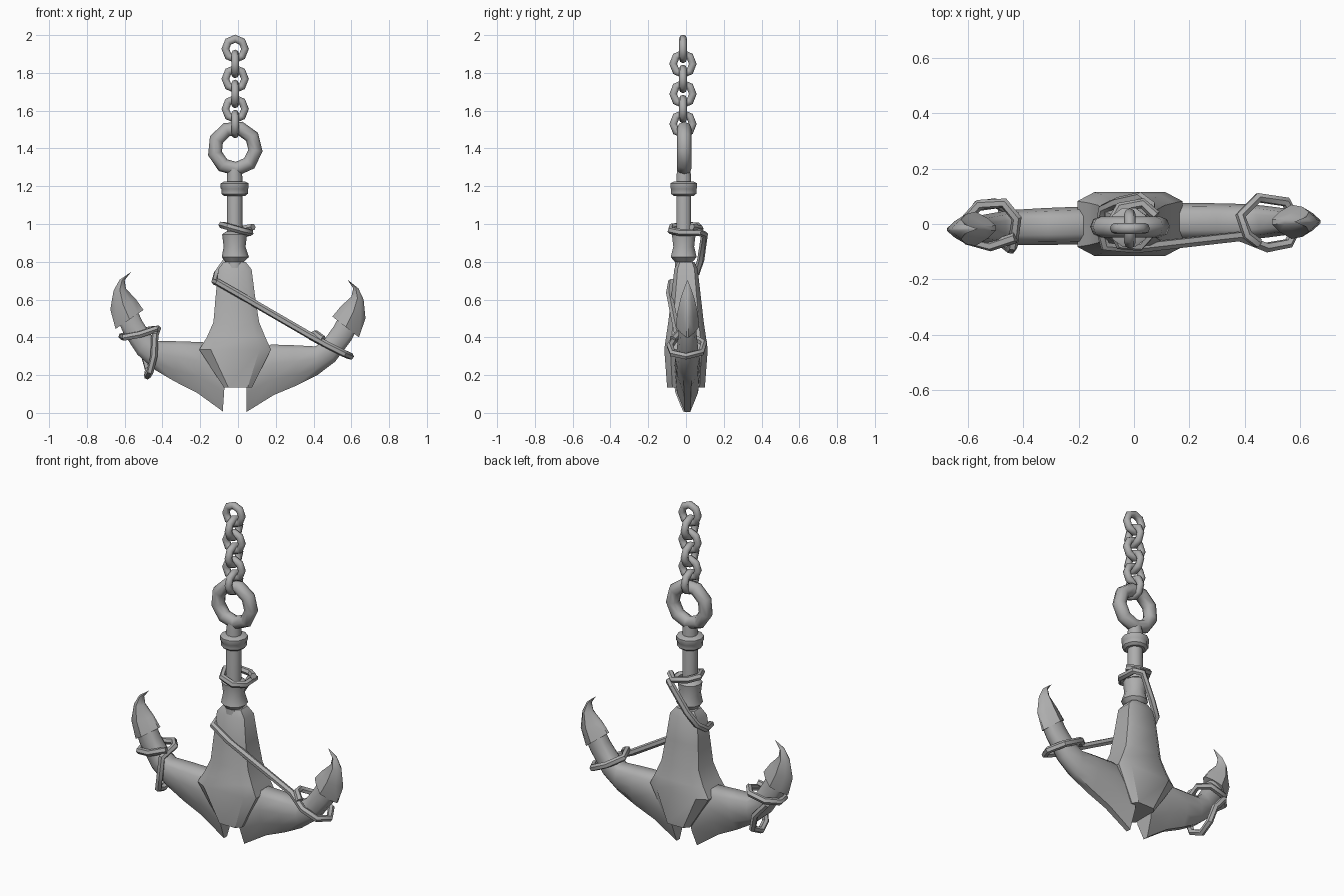
import bpy, bmesh, math
from mathutils import Vector

if "Cube" in bpy.data.objects:
    bpy.data.objects.remove(bpy.data.objects["Cube"])

grey = bpy.data.materials.new("iron_grey")
grey.diffuse_color = (0.42, 0.42, 0.42, 1)
grey.use_nodes = True
grey.node_tree.nodes["Principled BSDF"].inputs["Base Color"].default_value = grey.diffuse_color


def finish(ob, angle=50):
    ob.data.materials.clear()
    ob.data.materials.append(grey)
    bpy.ops.object.select_all(action='DESELECT')
    ob.select_set(True)
    bpy.context.view_layer.objects.active = ob
    bpy.ops.object.shade_smooth_by_angle(angle=math.radians(angle))


def loft(name, rings, angle=50):
    """Skin a list of equal-length point rings and cap both ends."""
    bm = bmesh.new()
    vs = [[bm.verts.new(p) for p in r] for r in rings]
    n = len(vs[0])
    for a, b in zip(vs, vs[1:]):
        for i in range(n):
            j = (i + 1) % n
            bm.faces.new((a[i], a[j], b[j], b[i]))
    bm.faces.new(vs[0])
    bm.faces.new(vs[-1])
    bmesh.ops.remove_doubles(bm, verts=bm.verts, dist=0.0005)
    bmesh.ops.recalc_face_normals(bm, faces=bm.faces)
    me = bpy.data.meshes.new(name)
    bm.to_mesh(me)
    bm.free()
    ob = bpy.data.objects.new(name, me)
    bpy.context.collection.objects.link(ob)
    finish(ob, angle)


def turned(name, profile, x=-0.018, y=-0.012, sides=10):
    """Round part from (radius, z, x shift) steps."""
    rings = []
    for r, z, dx in profile:
        rings.append([(x + dx + r * math.cos(2 * math.pi * i / sides),
                       y + r * math.sin(2 * math.pi * i / sides), z)
                      for i in range(sides)])
    loft(name, rings, 40)


def rope(name, pts, r=0.019):
    cu = bpy.data.curves.new(name, 'CURVE')
    cu.dimensions = '3D'
    cu.bevel_depth = r
    cu.bevel_resolution = 1
    cu.use_fill_caps = True
    sp = cu.splines.new('POLY')
    sp.points.add(len(pts) - 1)
    for p, co in zip(sp.points, pts):
        p.co = (*co, 1)
    ob = bpy.data.objects.new(name, cu)
    bpy.context.collection.objects.link(ob)
    bpy.ops.object.select_all(action='DESELECT')
    ob.select_set(True)
    bpy.context.view_layer.objects.active = ob
    bpy.ops.object.convert(target='MESH')
    finish(bpy.context.object, 50)


def ring(name, loc, rot, major, minor, sides, zscale=1.0):
    bpy.ops.mesh.primitive_torus_add(location=loc, rotation=rot, major_segments=sides,
                                     minor_segments=8, major_radius=major, minor_radius=minor)
    ob = bpy.context.object
    ob.name = name
    ob.scale = (1, zscale, 1)
    finish(ob, 50)


# Chain: alternating links, then the big shackle ring
for i in range(6):
    turn = math.pi / 2 if i % 2 else 0
    ring(f"chain_link_{i + 1}", (-0.015, -0.016, 1.927 - i * 0.0795),
         (math.pi / 2, 0, turn), 0.052, 0.0205, 8, 1.04)
ring("shackle_ring", (-0.016, -0.01, 1.4), (math.pi / 2, 0.1, 0), 0.109, 0.038, 9)

# Shank with its two collars
turned("shank", [(0.05, 0.74, 0), (0.048, 0.83, 0), (0.041, 0.93, 0), (0.041, 1.25, 0),
                 (0.035, 1.30, 0)])
turned("upper_collar", [(0.055, 1.148, 0), (0.07, 1.16, 0), (0.07, 1.185, 0), (0.074, 1.19, 0),
                        (0.074, 1.215, 0), (0.055, 1.225, 0)])
turned("lower_collar", [(0.05, 0.80, 0), (0.072, 0.825, 0.004), (0.058, 0.88, 0),
                        (0.066, 0.945, 0), (0.045, 0.96, 0)])

# Crown: chamfered rectangular sections (z, left, right, half depth)
crown = []
for z, l, r, d in [(0.135, -0.075, 0.075, 0.10), (0.335, -0.205, 0.175, 0.115),
                   (0.40, -0.165, 0.145, 0.106), (0.48, -0.13, 0.112, 0.094),
                   (0.62, -0.118, 0.09, 0.078), (0.76, -0.105, 0.072, 0.062),
                   (0.80, -0.075, 0.04, 0.045)]:
    cx, cy = (r - l) * 0.16, d * 0.28
    crown.append([(l + cx, -d, z), (r - cx, -d, z), (r, -d + cy, z), (r, d - cy, z),
                  (r - cx, d, z), (l + cx, d, z), (l, d - cy, z), (l, -d + cy, z)])
loft("crown", crown, 35)

# Arms and flukes: (top point, bottom point, half thickness) along the sweep
ARM = [((0.045, 0.30), (0.045, 0.005), 0.066), ((0.175, 0.362), (0.19, 0.095), 0.068),
       ((0.30, 0.358), (0.31, 0.145), 0.067), ((0.41, 0.352), (0.42, 0.20), 0.064),
       ((0.455, 0.385), (0.515, 0.272), 0.057), ((0.505, 0.455), (0.60, 0.385), 0.048),
       ((0.535, 0.51), (0.625, 0.435), 0.045)]
FLUKE = [((0.535, 0.485), (0.61, 0.425), 0.035), ((0.50, 0.51), (0.64, 0.40), 0.062),
         ((0.545, 0.565), (0.675, 0.50), 0.054), ((0.60, 0.615), (0.665, 0.60), 0.036),
         ((0.61, 0.66), (0.637, 0.66), 0.018), ((0.58, 0.705), (0.58, 0.705), 0.0)]
KEEL = [(0, 0.45), (0.1, 0.85), (0.35, 1.0), (0.65, 0.85), (1, 0.22)]   # wedge section
ROUND = [(0, 0.45), (0.12, 0.8), (0.5, 1.0), (0.88, 0.8), (1, 0.45)]
BLADE = [(0, 0.15), (0.2, 0.6), (0.5, 1.0), (0.8, 0.55), (1, 0.1)]


def place(side, x, y, z):
    """The left arm mirrors the right one, swung up a little."""
    if side > 0:
        return (x, y + 0.008, z)
    return (-x + 0.07 * z - 0.036, y - 0.03 * x, z + 0.07 * x)


def swept(name, side, stations, first, last):
    rings = []
    for k, (t, b, h) in enumerate(stations):
        t, b, f = Vector(t), Vector(b), k / (len(stations) - 1)
        sec = [(s0 + (s1 - s0) * f, w0 + (w1 - w0) * f)
               for (s0, w0), (s1, w1) in zip(first, last)]
        pts = [(t.lerp(b, s), w * h) for s, w in sec]
        pts += [(p, -w) for p, w in reversed(pts)]
        rings.append([place(side, p.x, w, p.y) for p, w in pts])
    loft(name, rings, 50)


for side, word in ((1, "right"), (-1, "left")):
    swept(f"{word}_arm", side, ARM, KEEL, ROUND)
    swept(f"{word}_fluke", side, FLUKE, BLADE, BLADE)

# Long rope: round the shank, down the back, across the front, round the right arm
rope("long_rope", [(0.08, 0.03, 0.985), (0.03, 0.075, 0.975), (-0.05, 0.06, 0.99),
                   (-0.085, 0.0, 0.995), (-0.05, -0.075, 0.985), (0.02, -0.08, 0.965),
                   (0.065, -0.03, 0.955), (0.06, 0.07, 0.955), (0.02, 0.098, 0.945),
                   (-0.06, 0.078, 0.81), (-0.11, 0.055, 0.74), (-0.122, -0.01, 0.695),
                   (-0.105, -0.08, 0.69), (0.0, -0.088, 0.63), (0.38, -0.045, 0.41),
                   (0.48, -0.085, 0.355), (0.56, -0.07, 0.315), (0.595, 0.0, 0.30),
                   (0.55, 0.08, 0.32), (0.45, 0.095, 0.37), (0.385, 0.03, 0.405),
                   (0.41, -0.04, 0.42), (0.45, -0.07, 0.39)])

# Short rope: two crossing loops round the left arm
rope("short_rope", [(-0.43, -0.05, 0.445), (-0.52, -0.08, 0.415), (-0.60, -0.06, 0.40),
                    (-0.615, 0.01, 0.405), (-0.56, 0.07, 0.42), (-0.47, 0.075, 0.44),
                    (-0.425, 0.02, 0.445), (-0.44, -0.08, 0.41), (-0.445, -0.09, 0.30),
                    (-0.465, -0.075, 0.22), (-0.48, -0.01, 0.195), (-0.475, 0.06, 0.23),
                    (-0.50, 0.075, 0.32), (-0.57, 0.065, 0.40)])
